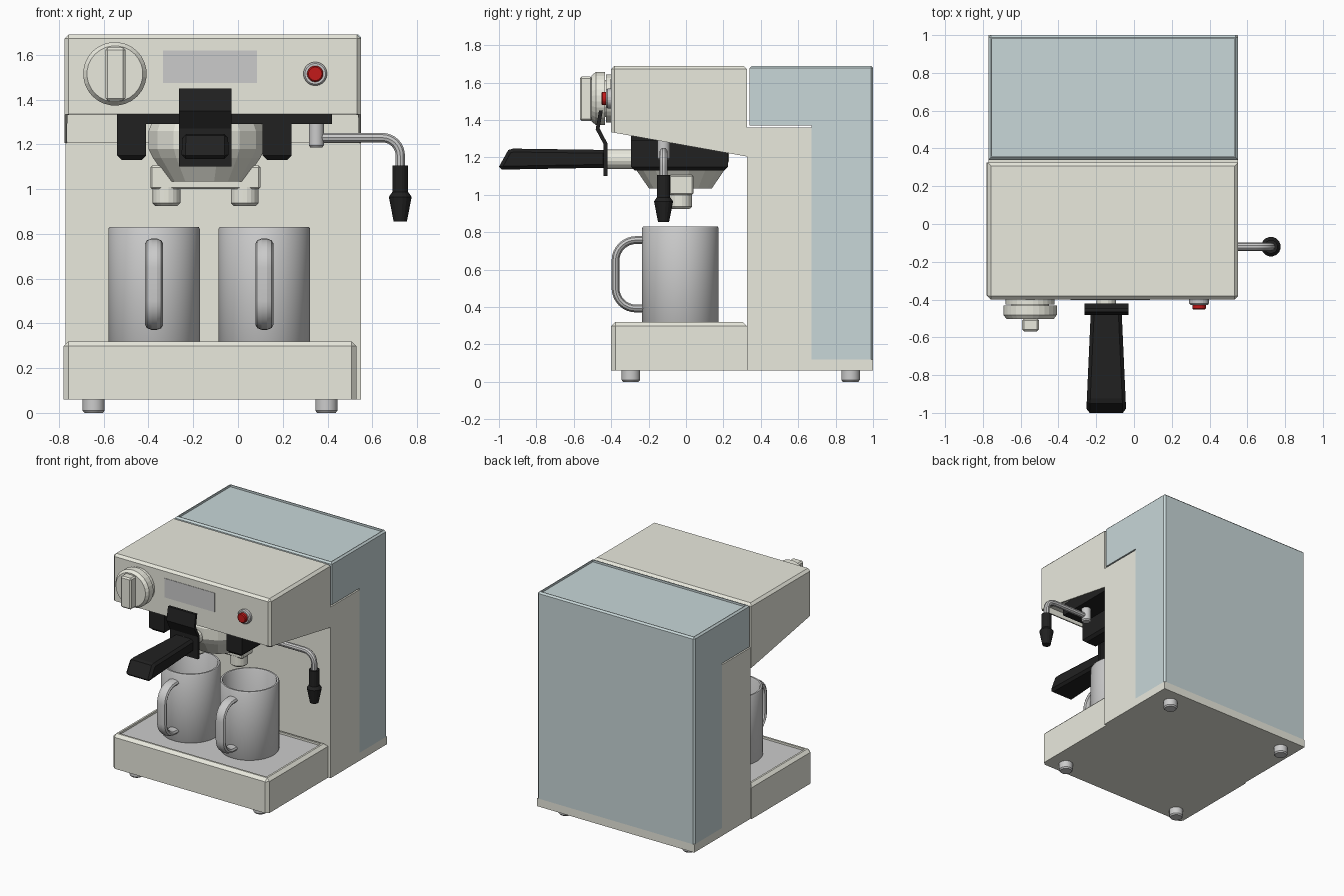
import bpy, bmesh, math
from mathutils import Vector, Matrix

if "Cube" in bpy.data.objects:
    bpy.data.objects.remove(bpy.data.objects["Cube"])


def material(name, rgb):
    m = bpy.data.materials.new(name)
    m.diffuse_color = (*rgb, 1)
    m.use_nodes = True
    m.node_tree.nodes["Principled BSDF"].inputs["Base Color"].default_value = m.diffuse_color
    return m


CREAM = material("cream", (0.82, 0.82, 0.73))
BLACK = material("black", (0.015, 0.015, 0.015))
TANK = material("tank_tint", (0.58, 0.68, 0.69))
RED = material("red", (0.55, 0.01, 0.01))


def finish(name, bm, mat=None, smooth=False):
    bmesh.ops.recalc_face_normals(bm, faces=bm.faces)
    me = bpy.data.meshes.new(name)
    bm.to_mesh(me)
    bm.free()
    ob = bpy.data.objects.new(name, me)
    bpy.context.collection.objects.link(ob)
    if mat:
        me.materials.append(mat)
    if smooth:
        shade(ob)
    return ob


def shade(ob):
    bpy.ops.object.select_all(action='DESELECT')
    ob.select_set(True)
    bpy.context.view_layer.objects.active = ob
    bpy.ops.object.shade_smooth_by_angle(angle=math.radians(35))


def prism(x0, x1, profile, bevel=0.0, keep=None, segments=1):
    """Extrude a (y, z) profile along x; bevel the edges accepted by keep."""
    bm = bmesh.new()
    f = bm.faces.new([bm.verts.new((x0, y, z)) for y, z in profile])
    r = bmesh.ops.extrude_face_region(bm, geom=[f])
    bmesh.ops.translate(bm, vec=(x1 - x0, 0, 0),
                        verts=[v for v in r["geom"] if isinstance(v, bmesh.types.BMVert)])
    bmesh.ops.recalc_face_normals(bm, faces=bm.faces)
    if bevel:
        edges = [e for e in bm.edges if keep is None or keep(e)]
        bmesh.ops.bevel(bm, geom=edges, offset=bevel, segments=segments, profile=0.5, affect='EDGES')
    return bm


def rect(y0, y1, z0, z1):
    return [(y0, z0), (y1, z0), (y1, z1), (y0, z1)]


def box(name, x, y, z, mat=None, bevel=0.0, keep=None):
    return finish(name, prism(*x, rect(*y, *z), bevel, keep), mat)


def recess(bm, direction, rim, move):
    """Inset the largest face pointing along direction and push it inwards."""
    bm.normal_update()
    f = max((f for f in bm.faces if f.normal.dot(Vector(direction)) > 0.9),
            key=lambda f: f.calc_area())
    bmesh.ops.inset_region(bm, faces=[f], thickness=rim)
    r = bmesh.ops.extrude_discrete_faces(bm, faces=[f])
    verts = list(r["faces"][0].verts)
    for v in verts:
        v.co = move(v.co)
    bmesh.ops.remove_doubles(bm, verts=bm.verts, dist=1e-5)


def lathe(name, centre, profile, n=32, mat=None, axis='Z', smooth=False):
    """Revolve (radius, height) points; axis 'Y' points the height towards -y."""
    bm = bmesh.new()
    rings = [[bm.verts.new((r * math.cos(2 * math.pi * (i + .5) / n),
                            r * math.sin(2 * math.pi * (i + .5) / n), h)) for i in range(n)]
             for r, h in profile]
    for a, b in zip(rings, rings[1:]):
        for i in range(n):
            bm.faces.new((a[i], a[(i + 1) % n], b[(i + 1) % n], b[i]))
    bm.faces.new(rings[0])
    bm.faces.new(rings[-1])
    if axis == 'Y':
        bm.transform(Matrix.Rotation(math.pi / 2, 4, 'X'))
    bm.transform(Matrix.Translation(centre))
    return finish(name, bm, mat, smooth)


def tube(name, pts, r, fillet, flat=1.0):
    """Round tube along a path with filleted corners; flat widens it in x."""
    pts = [Vector(p) for p in pts]
    path = [pts[0]]
    for a, b, c in zip(pts, pts[1:], pts[2:]):
        p, q = b + (a - b).normalized() * fillet, b + (c - b).normalized() * fillet
        o = p + q - b
        for i in range(9):
            t = i / 8 * math.pi / 2
            path.append(o + (p - o) * math.cos(t) + (q - o) * math.sin(t))
    path.append(pts[-1])
    cu = bpy.data.curves.new(name, 'CURVE')
    cu.dimensions = '3D'
    cu.bevel_depth, cu.bevel_resolution, cu.use_fill_caps = r, 3, True
    sp = cu.splines.new('POLY')
    sp.points.add(len(path) - 1)
    for s, p in zip(sp.points, path):
        s.co = (*p, 1)
    ob = bpy.data.objects.new(name, cu)
    bpy.context.collection.objects.link(ob)
    ob.scale.x = flat
    bpy.ops.object.select_all(action='DESELECT')
    ob.select_set(True)
    bpy.context.view_layer.objects.active = ob
    bpy.ops.object.convert(target='MESH')
    shade(ob)
    return ob


L, R = -0.77, 0.55

# rear column with the foot under the tank
finish("column", prism(L, R, [(.325, .06), (1, .06), (1, .12), (.67, .12), (.67, 1.36), (.325, 1.36)]), CREAM)

# overhanging head with a hollow sloping underside
head = prism(L - .005, R, [(-.4, 1.335), (.325, 1.205), (.325, 1.69), (-.4, 1.69)], .018,
             lambda e: max(v.co.z for v in e.verts) > 1.6 and
             (min(v.co.z for v in e.verts) > 1.6 or e.verts[0].co.y < 0))
recess(head, (0, -.18, -.98), .014, lambda c: Vector((c.x, c.y, 1.38)))
finish("head", head, CREAM)

# water tank with sunken lid
tank = prism(L, R, [(.34, 1.37), (.67, 1.37), (.67, .12), (1, .12), (1, 1.69), (.34, 1.69)], .012,
             lambda e: min(v.co.z for v in e.verts) > 1.6 or
             (abs(e.verts[0].co.z - e.verts[1].co.z) > .2 and e.verts[0].co.y > .9))
recess(tank, (0, 0, 1), .008, lambda c: c - Vector((0, 0, .015)))
finish("water_tank", tank, TANK)

# drip tray and grey plate
tray = prism(-.78, .53, rect(-.4, .325, .06, .32), .022,
             lambda e: min(v.co.z for v in e.verts) > .3 or
             (abs(e.verts[0].co.z - e.verts[1].co.z) > .1 and e.verts[0].co.y < 0))
recess(tray, (0, 0, 1), .02, lambda c: c - Vector((0, 0, .015)))
finish("drip_tray", tray, CREAM)
box("drip_plate", (-.735, .485), (-.355, .28), (.295, .309))

# feet
for x in (-.645, .395):
    for y in (-.295, .88):
        lathe("foot", (x, y, 0), [(.042, 0), (.05, .01), (.05, .065)], 20, smooth=True)

# dial, display and power button
lathe("dial_base", (-.55, -.395, 1.515), [(.13, 0), (.13, .032)], 28, CREAM, 'Y')
lathe("dial", (-.55, -.432, 1.515), [(.142, 0), (.142, .05), (.125, .072)], 28, CREAM, 'Y')
lathe("dial_shaft", (-.55, -.42, 1.515), [(.1, 0), (.1, .02)], 20, CREAM, 'Y')
box("dial_grip", (-.592, -.503), (-.568, -.5), (1.395, 1.632), CREAM, .01)
box("display", (-.335, .085), (-.403, -.395), (1.475, 1.62))
lathe("button_ring", (.345, -.395, 1.515), [(.053, 0), (.053, .025), (.046, .033)], 24, None, 'Y')
lathe("button", (.345, -.42, 1.515), [(.036, 0), (.036, .027), (.03, .033)], 24, RED, 'Y')

# brew group: mounting plate and two holding lugs
box("group_plate", (-.54, .42), (-.295, .225), (1.29, 1.38), BLACK)
for s in (-1, 1):
    x = sorted((-.15 + s * .26, -.15 + s * .39))
    box("group_lug", x, (-.295, .225), (1.13, 1.3), BLACK, .02,
        lambda e: max(v.co.z for v in e.verts) < 1.2)

# filter basket, spout block and spouts
lathe("filter_basket", (-.14, -.03, 0),
      [(.25, 1.295), (.265, 1.26), (.265, 1.18), (.245, 1.14), (.172, 1.035)], 16, CREAM)
box("spout_block", (-.392, .1), (-.09, .04), (1.0, 1.105), CREAM, .008)
for x in (-.32, .03):
    lathe("spout", (x, -.03, 0), [(.05, .925), (.063, .937), (.063, 1.01)], 20, CREAM)

# neck, tapered handle and guard
lathe("handle_neck", (-.147, -.26, 1.19), [(.052, 0), (.052, .18)], 16, CREAM, 'Y')
grip = prism(-1, 1, [(-.425, 1.145), (-.985, 1.135), (-1, 1.15), (-.95, 1.24), (-.925, 1.247), (-.425, 1.24)])
for v in grip.verts:
    v.co.x = -.147 + v.co.x * (.08 - (v.co.y + .425) * .045)
bmesh.ops.bevel(grip, geom=[e for e in grip.edges if abs(e.verts[0].co.x - e.verts[1].co.x) < .1],
                offset=.022, segments=1, affect='EDGES', clamp_overlap=True)
finish("handle", grip, BLACK)
finish("handle_guard", prism(-.263, -.03, [(-.42, 1.1), (-.42, 1.275), (-.462, 1.355), (-.445, 1.45), (-.465, 1.45),
                                           (-.483, 1.35), (-.44, 1.27), (-.44, 1.1)]), BLACK)

# steam wand
lathe("wand_mount", (.35, -.12, 0), [(.026, 1.185), (.034, 1.195), (.034, 1.3)], 20, smooth=True)
tube("steam_wand", [(.35, -.12, 1.23), (.725, -.12, 1.23), (.725, -.12, 1.09)], .022, .08)
lathe("wand_tip", (.725, -.12, 0), [(.03, .855), (.052, .965), (.036, .987), (.036, 1.105)], 16, BLACK)

# two hollow mugs with loop handles
for x in (-.375, .118):
    lathe("mug", (x, -.03, 0), [(.2, .307), (.205, .315), (.205, .822), (.2, .83), (.188, .83),
                                (.183, .822), (.183, .34)], 48, smooth=True)
    h = tube("mug_handle", [(0, -.215, .758), (0, -.377, .758), (0, -.377, .392), (0, -.215, .392)],
             .022, .11, 1.8)
    h.location.x = x
